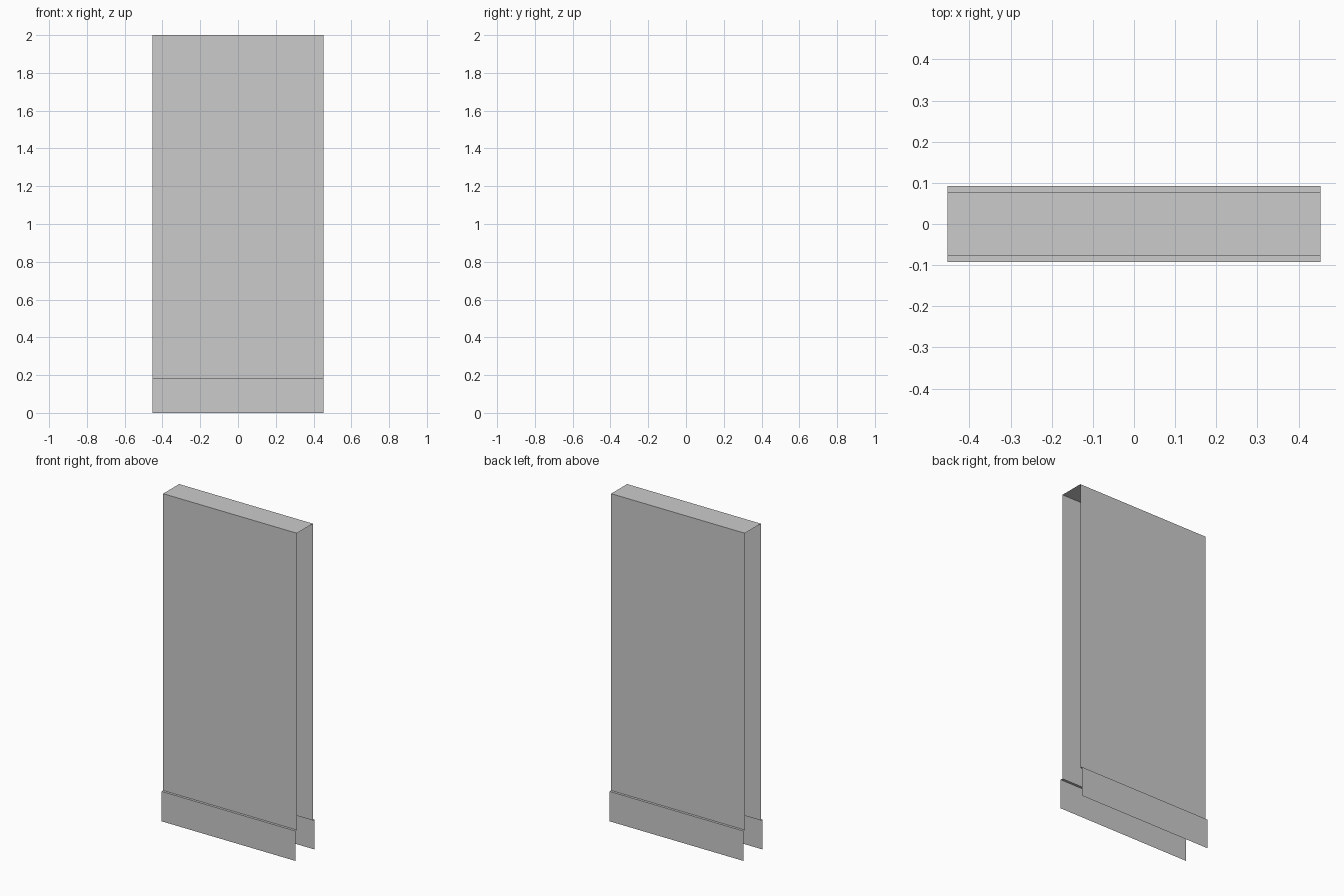
import bpy

if "Cube" in bpy.data.objects:
    bpy.data.objects.remove(bpy.data.objects["Cube"])

HALF_LEN = 0.453   # half length along x
HEIGHT = 2.0
WALL_Y = 0.077     # half thickness of the wall
SKIRT_Y = 0.092    # half thickness at the skirting
SKIRT_Z = 0.183    # top of the skirting


def extrude_profile(name, profile):
    """Sweep an open (y, z) profile along x as a single-sided sheet with open ends."""
    verts = [(x, y, z) for y, z in profile for x in (-HALF_LEN, HALF_LEN)]
    faces = [(2 * i, 2 * i + 1, 2 * i + 3, 2 * i + 2) for i in range(len(profile) - 1)]
    mesh = bpy.data.meshes.new(name)
    mesh.from_pydata(verts, [], faces)
    obj = bpy.data.objects.new(name, mesh)
    bpy.context.collection.objects.link(obj)
    return obj


# Wall panels and top cap, open at both ends and below
extrude_profile("wall_panel", [(-WALL_Y, SKIRT_Z), (-WALL_Y, HEIGHT),
                               (WALL_Y, HEIGHT), (WALL_Y, SKIRT_Z)])

# Skirting boards with a narrow flat ledge, front and back
skirting = [(-SKIRT_Y, 0), (-SKIRT_Y, SKIRT_Z), (-WALL_Y, SKIRT_Z)]
extrude_profile("front_skirting", skirting)
extrude_profile("back_skirting", [(-y, z) for y, z in reversed(skirting)])
